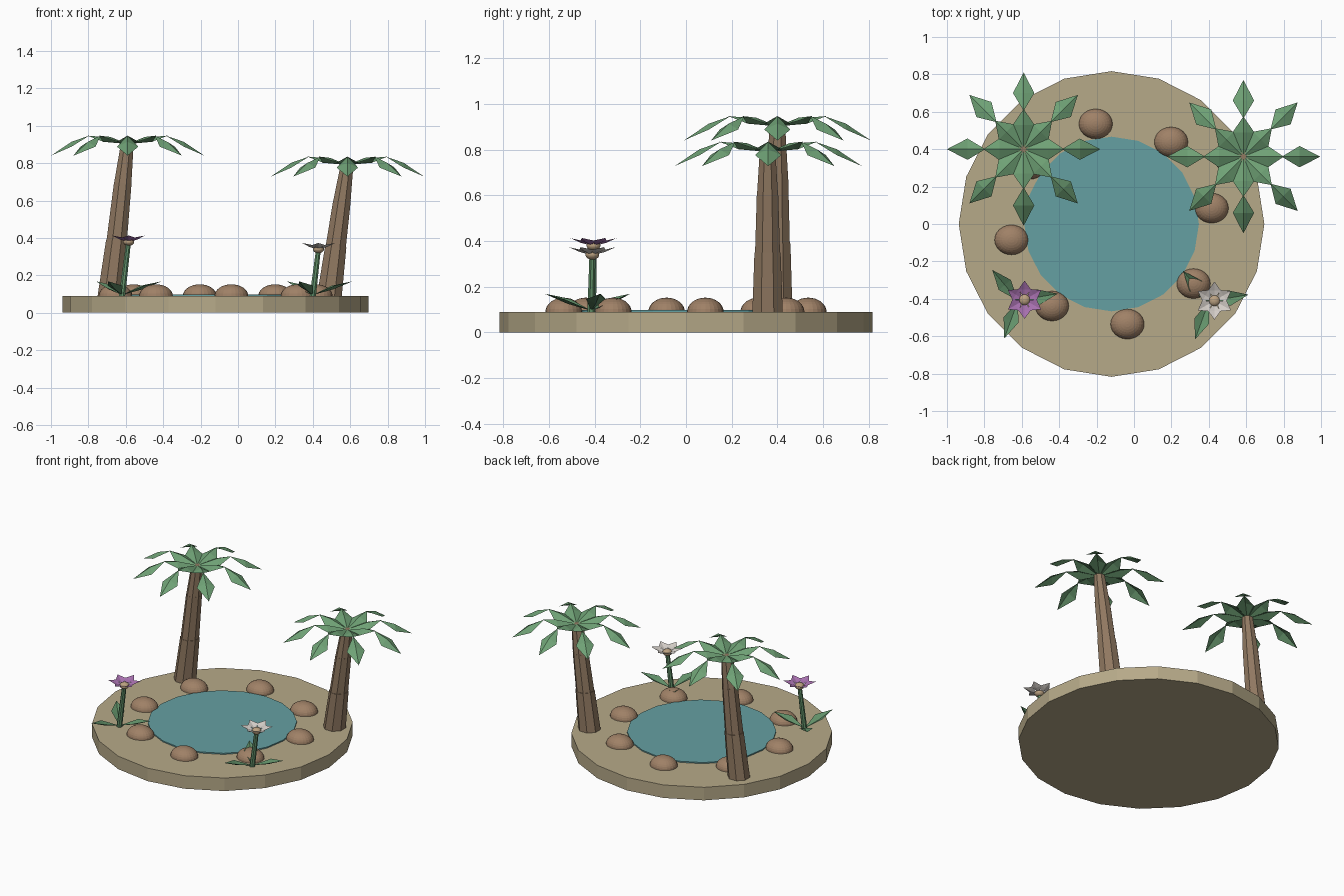
import bpy, bmesh, math
from mathutils import Matrix, Vector

if "Cube" in bpy.data.objects:
    bpy.data.objects.remove(bpy.data.objects["Cube"])


def material(name, color):
    m = bpy.data.materials.new(name)
    m.diffuse_color = (*color, 1)
    m.use_nodes = True
    m.node_tree.nodes["Principled BSDF"].inputs["Base Color"].default_value = m.diffuse_color
    return m


SAND = material("sand", (0.47, 0.40, 0.25))
WATER = material("water", (0.13, 0.35, 0.36))
ROCK = material("rock_brown", (0.35, 0.22, 0.135))
BARK = material("bark", (0.28, 0.19, 0.12))
FROND = material("palm_green", (0.16, 0.36, 0.18))
GRASS = material("plant_green", (0.12, 0.28, 0.14))
PURPLE = material("petal_purple", (0.38, 0.16, 0.42))
WHITE = material("petal_white", (0.65, 0.61, 0.57))
POLLEN = material("pollen_tan", (0.50, 0.36, 0.22))


def finish(name, bm, mat):
    me = bpy.data.meshes.new(name)
    bm.to_mesh(me)
    bm.free()
    me.materials.append(mat)
    ob = bpy.data.objects.new(name, me)
    bpy.context.collection.objects.link(ob)
    return ob


def disc(name, center, radius, z0, z1, sides, mat):
    bm = bmesh.new()
    bmesh.ops.create_cone(bm, cap_ends=True, segments=sides, radius1=radius, radius2=radius,
                          depth=z1 - z0, matrix=Matrix.Translation((*center, (z0 + z1) / 2)))
    return finish(name, bm, mat)


def tapered(bm, a, b, ra, rb, sides):
    """Tapered prism from point a to point b with level ends."""
    rings = []
    for p, r in ((a, ra), (b, rb)):
        rings.append([bm.verts.new((p[0] + r * math.cos((i + 0.5) * math.tau / sides),
                                    p[1] + r * math.sin((i + 0.5) * math.tau / sides), p[2]))
                      for i in range(sides)])
    for i in range(sides):
        j = (i + 1) % sides
        bm.faces.new((rings[0][i], rings[0][j], rings[1][j], rings[1][i]))
    bm.faces.new(rings[0][::-1])
    bm.faces.new(rings[1])


def blade(bm, center, angle, start, mid, end, half_width, edge_z):
    """Diamond blade folded on its midrib; start, mid, end are (radius, height)."""
    turn = Matrix.Translation(center) @ Matrix.Rotation(angle, 4, 'Z')
    s, m, e = (bm.verts.new(turn @ Vector((r, 0, z))) for r, z in (start, mid, end))
    left = bm.verts.new(turn @ Vector((mid[0], half_width, edge_z)))
    right = bm.verts.new(turn @ Vector((mid[0], -half_width, edge_z)))
    for tri in ((s, m, left), (m, e, left), (s, right, m), (m, right, e)):
        bm.faces.new(tri)


def ball(name, center, size, mat):
    bm = bmesh.new()
    bmesh.ops.create_uvsphere(bm, u_segments=24, v_segments=16, radius=1,
                              matrix=Matrix.Translation(center) @ Matrix.Diagonal((*size, 1)))
    return finish(name, bm, mat)


# Island and pond
GROUND = 0.09
CENTER = (-0.12, 0)
disc("sand_island", CENTER, 0.817, 0, GROUND, 20, SAND)
disc("pond", CENTER, 0.467, GROUND - 0.02, 0.098, 20, WATER)

# Ring of rocks
for i in range(8):
    a = math.radians(9 + 45 * i)
    ball("rock", (CENTER[0] + 0.542 * math.cos(a), CENTER[1] + 0.542 * math.sin(a), GROUND),
         (0.09, 0.08, 0.062), ROCK)


def palm(name, path, crown):
    # Trunk of three stacked tapered pieces
    bm = bmesh.new()
    radii = ((0.072, 0.062), (0.059, 0.051), (0.050, 0.037))
    for a, b, (ra, rb) in zip(path, path[1:], radii):
        tapered(bm, a, b, ra, rb, 8)
    finish(name + "_trunk", bm, BARK)
    # Crown: rising inner blades and drooping outer blades
    bm = bmesh.new()
    for i in range(8):
        a = i * math.pi / 4
        blade(bm, crown, a, (0, 0), (0.13, 0.038), (0.215, 0.045), 0.058, 0.012)
        blade(bm, crown, a, (0.205, 0.045), (0.30, 0.012), (0.41, -0.062), 0.057, -0.014)
    finish(name + "_fronds", bm, FROND)


palm("tall_palm", [(-0.685, 0.4, 0.085), (-0.648, 0.4, 0.39), (-0.616, 0.4, 0.695),
                   (-0.592, 0.4, 0.905)], (-0.59, 0.4, 0.902))
palm("short_palm", [(0.488, 0.357, 0.085), (0.522, 0.357, 0.35), (0.556, 0.357, 0.60),
                    (0.583, 0.357, 0.793)], (0.585, 0.36, 0.79))


def flower(name, base, head, mat):
    # Stem
    bm = bmesh.new()
    tapered(bm, base, head, 0.018, 0.014, 8)
    finish(name + "_stem", bm, GRASS)
    # Ground leaves
    bm = bmesh.new()
    for deg in (10, 130, 250):
        blade(bm, base, math.radians(deg), (0, 0.005), (0.11, 0.035), (0.215, 0.078), 0.042, 0.055)
    finish(name + "_leaves", bm, GRASS)
    # Petals and centre
    bm = bmesh.new()
    for i in range(6):
        blade(bm, head, math.radians(30 + 60 * i), (0.01, 0), (0.055, 0.012), (0.102, 0.033),
              0.034, 0.022)
    finish(name + "_petals", bm, mat)
    ball(name + "_centre", head, (0.03, 0.03, 0.022), POLLEN)


flower("purple_flower", (-0.62, -0.41, GROUND), (-0.585, -0.405, 0.38), PURPLE)
flower("white_flower", (0.40, -0.415, GROUND), (0.43, -0.41, 0.34), WHITE)
